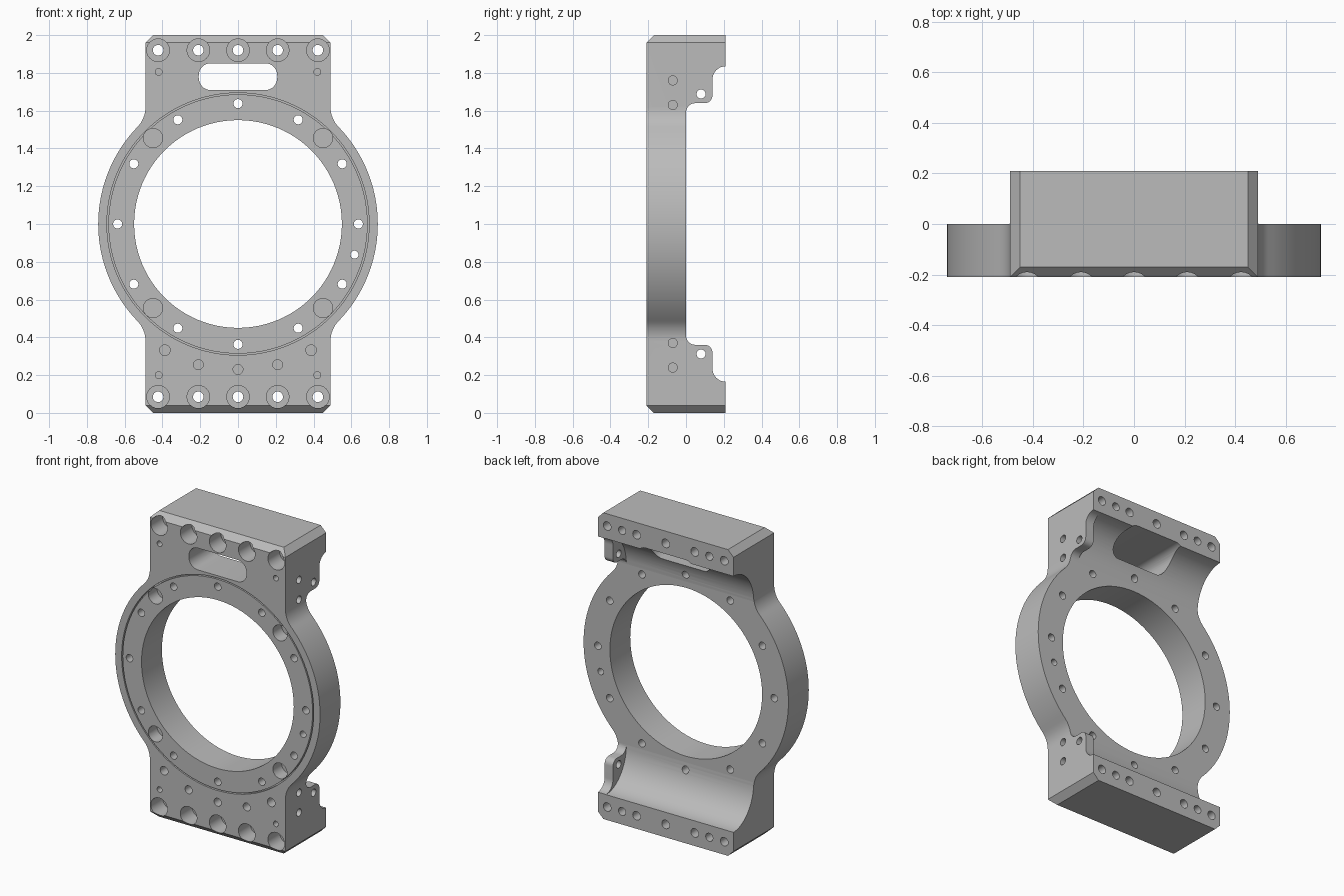
import bpy, bmesh, math
from mathutils import Matrix, Vector

if "Cube" in bpy.data.objects:
    bpy.data.objects.remove(bpy.data.objects["Cube"])

FRONT, BACK = -0.21, 0.21


def finish(bm, name):
    bmesh.ops.recalc_face_normals(bm, faces=bm.faces)
    me = bpy.data.meshes.new(name)
    bm.to_mesh(me)
    bm.free()
    ob = bpy.data.objects.new(name, me)
    bpy.context.collection.objects.link(ob)
    return ob


def prism(bm, pts, a, b, axis):
    """Extrude a 2D profile: (x, z) along y, or (y, z) along x."""
    def place(p, t):
        return (p[0], t, p[1]) if axis == 'y' else (t, p[0], p[1])
    lo = [bm.verts.new(place(p, a)) for p in pts]
    hi = [bm.verts.new(place(p, b)) for p in pts]
    n = len(pts)
    bm.faces.new(lo)
    bm.faces.new(hi[::-1])
    for i in range(n):
        j = (i + 1) % n
        bm.faces.new((lo[i], lo[j], hi[j], hi[i]))


def arc(cx, cz, rx, rz, a0, a1, n):
    out = []
    for i in range(n + 1):
        t = math.radians(a0 + (a1 - a0) * i / n)
        out.append((cx + rx * math.cos(t), cz + rz * math.sin(t)))
    return out


def circle(x, z, r, n=24):
    return arc(x, z, r, r, 0, 360 * (n - 1) / n, n - 1)


def flip(pts):
    return [(p[0], 2 - p[1]) for p in pts]


def cut(body, bm):
    cutter = finish(bm, "cutter")
    cutter.hide_render = True
    mod = body.modifiers.new("cut", 'BOOLEAN')
    mod.operation, mod.solver, mod.object = 'DIFFERENCE', 'EXACT', cutter
    bpy.context.view_layer.objects.active = body
    bpy.ops.object.modifier_apply(modifier=mod.name)
    bpy.data.objects.remove(cutter, do_unlink=True)


def drill(body, holes, a, b, axis='y'):
    bm = bmesh.new()
    for x, z, r in holes:
        prism(bm, circle(x, z, r), a, b, axis)
    cut(body, bm)


# Front outline: end blocks blended into the round ring
R, W, F = 0.74, 0.49, 0.15
h = math.sqrt((R + F) ** 2 - (W + F) ** 2)
ang = math.degrees(math.atan2(h, W + F))
quarter = arc(0, 1, R, R, 0, ang, 24)
quarter += arc(W + F, 1 + h, F, F, 180 + ang, 180, 8)[1:]
quarter += [(W, 1.96), (W - 0.04, 2)]
right = flip(quarter)[::-1] + quarter[1:]
outline = right + [(-x, z) for x, z in right[::-1]]
bm = bmesh.new()
prism(bm, outline, FRONT, BACK, 'y')
body = finish(bm, "bearing_frame")

# Back cut-out, following the profile of the side ears
lower = [(0.30, 0.165)] + arc(0.21, 0.235, 0.07, 0.07, 270, 180, 8)
lower += arc(0.10, 0.32, 0.04, 0.04, 0, 90, 6)
lower += arc(0.05, 0.41, 0.05, 0.05, 270, 180, 6)
bm = bmesh.new()
prism(bm, lower + flip(lower)[::-1], -1, 1, 'x')
cut(body, bm)

# Curved channels beside the ears, open on the left
channel = [(0.30, 0.164), (0.211, 0.164)]
channel += arc(0.211, 0.41, 0.21, 0.246, 270, 180, 16)[1:] + [(0.30, 0.41)]
bm = bmesh.new()
prism(bm, channel, -1, 0.43, 'x')
prism(bm, flip(channel), -1, 0.43, 'x')
cut(body, bm)

# Front chamfers on top and bottom edges
chamfer = [(-0.25, -0.04), (-0.13, -0.04), (-0.25, 0.08)]
bm = bmesh.new()
prism(bm, chamfer, -1, 1, 'x')
prism(bm, flip(chamfer), -1, 1, 'x')
cut(body, bm)

# Central bore
bm = bmesh.new()
prism(bm, circle(0, 1, 0.55, 96), -0.5, 0.5, 'y')
cut(body, bm)

# Thin circular groove on the front face
bm = bmesh.new()
n = 96
rings = []
for r, y in ((0.686, -0.25), (0.694, -0.25), (0.694, -0.19), (0.686, -0.19)):
    rings.append([bm.verts.new((x, y, z)) for x, z in circle(0, 1, r, n)])
for k in range(4):
    p, q = rings[k], rings[(k + 1) % 4]
    for i in range(n):
        j = (i + 1) % n
        bm.faces.new((p[i], p[j], q[j], q[i]))
cut(body, bm)

# Handle slot
slot = []
for cx, cz, a in ((0.145, 1.785, 0), (-0.145, 1.785, 90),
                  (-0.145, 1.775, 180), (0.145, 1.775, 270)):
    slot += arc(cx, cz, 0.063, 0.066, a, a + 90, 8)
bm = bmesh.new()
prism(bm, slot, -0.5, 0.5, 'y')
cut(body, bm)

# Counterbored bolt holes in both blocks
xs = (-0.423, -0.21, 0, 0.21, 0.423)
rows = (0.085, 1.92)
drill(body, [(x, z, 0.06) for x in xs for z in rows], -0.5, -0.09)
drill(body, [(x, z, 0.028) for x in xs for z in rows], -0.5, 0.5)
drill(body, [(x, z, 0.026) for x in (-0.315, 0.315) for z in rows], 0.1, 0.5)

# Bolt circle through the ring, with one extra hole
bolts = [(0.637 * math.cos(math.pi * i / 6),
          1 + 0.637 * math.sin(math.pi * i / 6), 0.024) for i in range(12)]
drill(body, bolts + [(0.617, 0.838, 0.021)], -0.5, 0.5)

# Blind front holes: large pockets and small screw holes
drill(body, [(sx * 0.45, z, 0.051) for sx in (-1, 1) for z in (0.555, 1.455)], -0.5, -0.12)
small = [(0, 0.23, 0.026)]
for s in (-1, 1):
    small += [(s * 0.21, 0.255, 0.026), (s * 0.387, 0.332, 0.028),
              (s * 0.42, 0.20, 0.018), (s * 0.42, 1.805, 0.018)]
drill(body, small, -0.5, -0.12)

# Holes in the right side and through the ears
side = [(-0.07, 0.24, 0.024), (-0.07, 0.37, 0.024), (0.08, 0.312, 0.024)]
side += [(y, 2 - z, r) for y, z, r in side]
drill(body, side, 0.40, 0.6, 'x')

# Plain grey metal, smooth curves with crisp edges
mat = bpy.data.materials.new("grey_metal")
mat.diffuse_color = (0.5, 0.5, 0.5, 1)
mat.use_nodes = True
mat.node_tree.nodes["Principled BSDF"].inputs["Base Color"].default_value = mat.diffuse_color
body.data.materials.clear()
body.data.materials.append(mat)
for p in body.data.polygons:
    p.material_index = 0
bpy.ops.object.select_all(action='DESELECT')
body.select_set(True)
bpy.context.view_layer.objects.active = body
bpy.ops.object.shade_smooth_by_angle(angle=math.radians(30))
